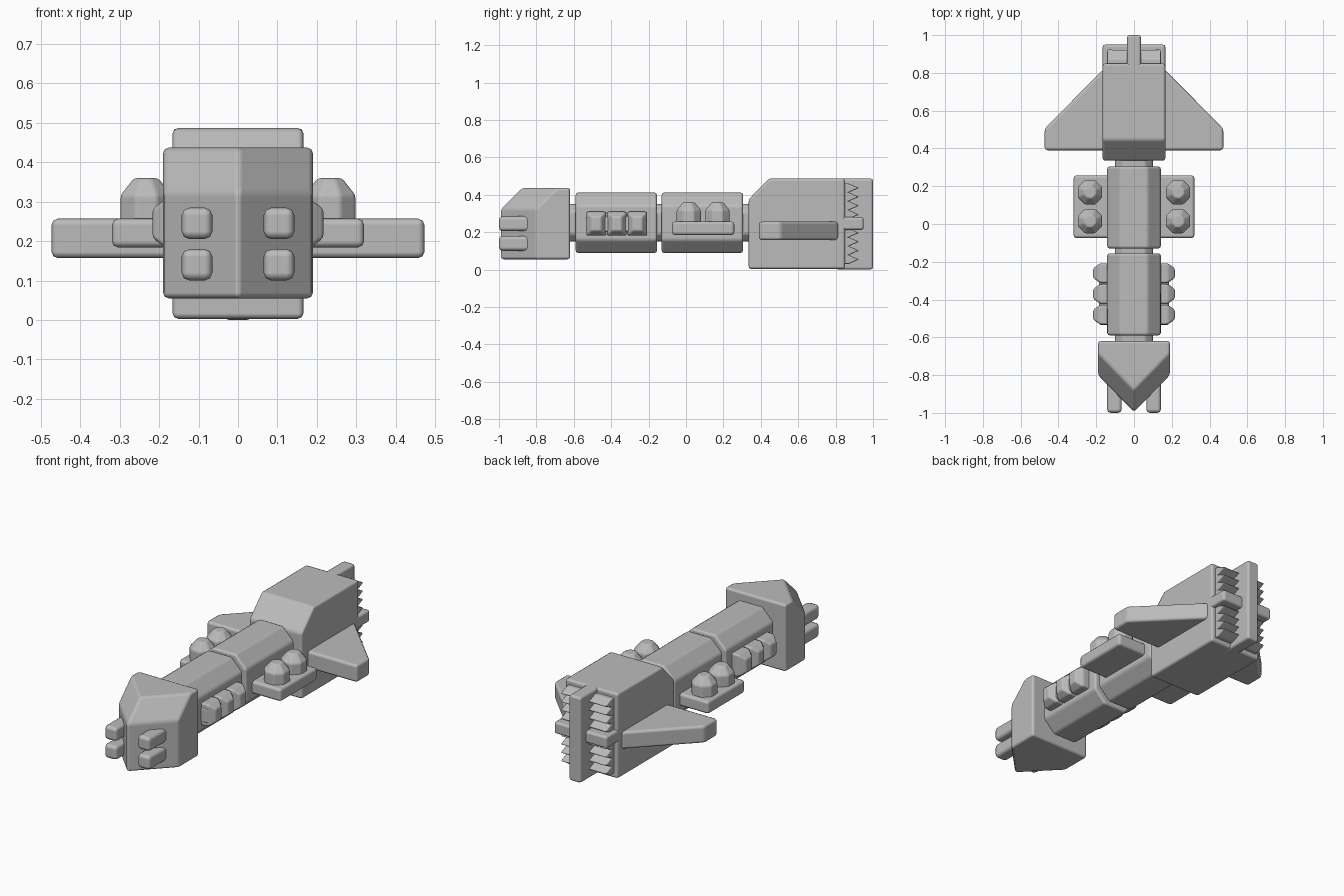
import bpy, bmesh, math
from mathutils import Vector

cube = bpy.data.objects.get("Cube")
if cube:
    bpy.data.objects.remove(cube, do_unlink=True)

grey = bpy.data.materials.new("hull grey")
grey.use_nodes = True
COLOUR = (0.5, 0.5, 0.5, 1)
grey.diffuse_color = COLOUR
grey.node_tree.nodes["Principled BSDF"].inputs["Base Color"].default_value = COLOUR


def loft(name, rings, bevel=0.014, mirror=False):
    """Skin a stack of matching rings, cap both ends and soften the edges."""
    bm = bmesh.new()
    loops = [[bm.verts.new(p) for p in ring] for ring in rings]
    n = len(loops[0])
    for a, b in zip(loops, loops[1:]):
        for i in range(n):
            j = (i + 1) % n
            bm.faces.new((a[i], a[j], b[j], b[i]))
    bm.faces.new(loops[0][::-1])
    bm.faces.new(loops[-1])
    bmesh.ops.recalc_face_normals(bm, faces=bm.faces)
    mesh = bpy.data.meshes.new(name)
    bm.to_mesh(mesh)
    bm.free()
    mesh.materials.append(grey)
    mesh.polygons.foreach_set("use_smooth", [True] * len(mesh.polygons))
    obj = bpy.data.objects.new(name, mesh)
    bpy.context.collection.objects.link(obj)
    if mirror:
        obj.modifiers.new("Mirror", "MIRROR")
    if bevel:
        mod = obj.modifiers.new("Bevel", "BEVEL")
        mod.width, mod.segments = bevel, 2
        mod.limit_method, mod.angle_limit = "ANGLE", math.radians(20)
        mod.harden_normals = True
    return obj


def box(name, x, y, z, bevel=0.014, mirror=False):
    ring = lambda h: [(x[0], y[0], h), (x[1], y[0], h), (x[1], y[1], h), (x[0], y[1], h)]
    return loft(name, [ring(z[0]), ring(z[1])], bevel, mirror)


def side_profile(name, pts, x0, x1, bevel=0.014, mirror=False):
    return loft(name, [[(x, y, z) for y, z in pts] for x in (x0, x1)], bevel, mirror)


def octagon_bar(name, w, h, cut, y0, y1, mid=0.25):
    """Bar along y with chamfered corners."""
    pts = [(w, h - cut), (w - cut, h), (cut - w, h), (-w, h - cut),
           (-w, cut - h), (cut - w, -h), (w - cut, -h), (w, cut - h)]
    return loft(name, [[(x, y, mid + z) for x, z in pts] for y in (y0, y1)])


# Nose: pointed plan with its upper front edges sloped back
def nose_ring(z, back):
    return [(-0.19, -0.62, z), (0.19, -0.62, z), (0.19, -0.8 + back, z),
            (0, -0.995 + back, z), (-0.19, -0.8 + back, z)]


loft("nose", [nose_ring(0.055, 0), nose_ring(0.325, 0), nose_ring(0.437, 0.115)])

# Nose guns
for label, z in (("lower", 0.1), ("upper", 0.205)):
    box(label + "_gun", (0.065, 0.143), (-1, -0.8), (z, z + 0.08), 0.02, True)

# Body sections and the necks between them
octagon_bar("front_body", 0.142, 0.162, 0.07, -0.59, -0.155)
octagon_bar("middle_body", 0.142, 0.162, 0.07, -0.13, 0.305)
for label, y in (("front", -0.64), ("middle", -0.18), ("rear", 0.28)):
    octagon_bar(label + "_neck", 0.1, 0.1, 0.04, y, y + 0.08)

# Side pods: a backing rail and three tapered lumps
box("pod_rail", (0.12, 0.185), (-0.535, -0.21), (0.2, 0.285), 0.012, True)
for i in range(3):
    y = -0.48 + i * 0.11
    rings = []
    for x, hy, hz in ((0.12, 0.052, 0.064), (0.18, 0.052, 0.064), (0.217, 0.025, 0.037)):
        rings.append([(x, y + a * hy, 0.245 + b * hz)
                      for a, b in ((-1, -1), (1, -1), (1, 1), (-1, 1))])
    loft(f"pod_lump_{i + 1}", rings, 0.01, True)

# Turret platforms with eight-sided domes
box("turret_platform", (0.1, 0.32), (-0.075, 0.258), (0.184, 0.257), 0.016, True)
for i, y in enumerate((0.015, 0.168)):
    rings = []
    for z, r in ((0.23, 0.07), (0.317, 0.07), (0.36, 0.033)):
        angles = [math.radians(22.5 + 45 * k) for k in range(8)]
        rings.append([(0.233 + r * math.cos(a), y + r * math.sin(a), z) for a in angles])
    loft(f"turret_dome_{i + 1}", rings, 0.008, True)

# Rear hull with a sloped front
side_profile("rear_hull", [(0.335, 0.003), (0.335, 0.375), (0.445, 0.487),
                           (0.85, 0.487), (0.85, 0.003)], -0.166, 0.166)

# Wings
plan = [(0.12, 0.39), (0.473, 0.39), (0.473, 0.505), (0.166, 0.815), (0.12, 0.815)]
loft("wing", [[(x, y, z) for x, y in plan] for z in (0.157, 0.257)], 0.016, True)

# Tail: upright fin, cross bar and rows of exhaust ridges
box("tail_fin", (-0.037, 0.037), (0.8, 1), (0, 0.487))
box("tail_bar", (-0.166, 0.166), (0.8, 0.95), (0.212, 0.28))
for label, low in (("lower", 0.03), ("upper", 0.27)):
    teeth = [(0.83, low)]
    for k in range(4):
        z = low + k * 0.0475
        teeth += [(0.87, z), (0.925, z + 0.024)]
    teeth += [(0.87, low + 0.19), (0.83, low + 0.19)]
    side_profile(label + "_exhaust_ridges", teeth, 0.0, 0.142, 0.006, True)
